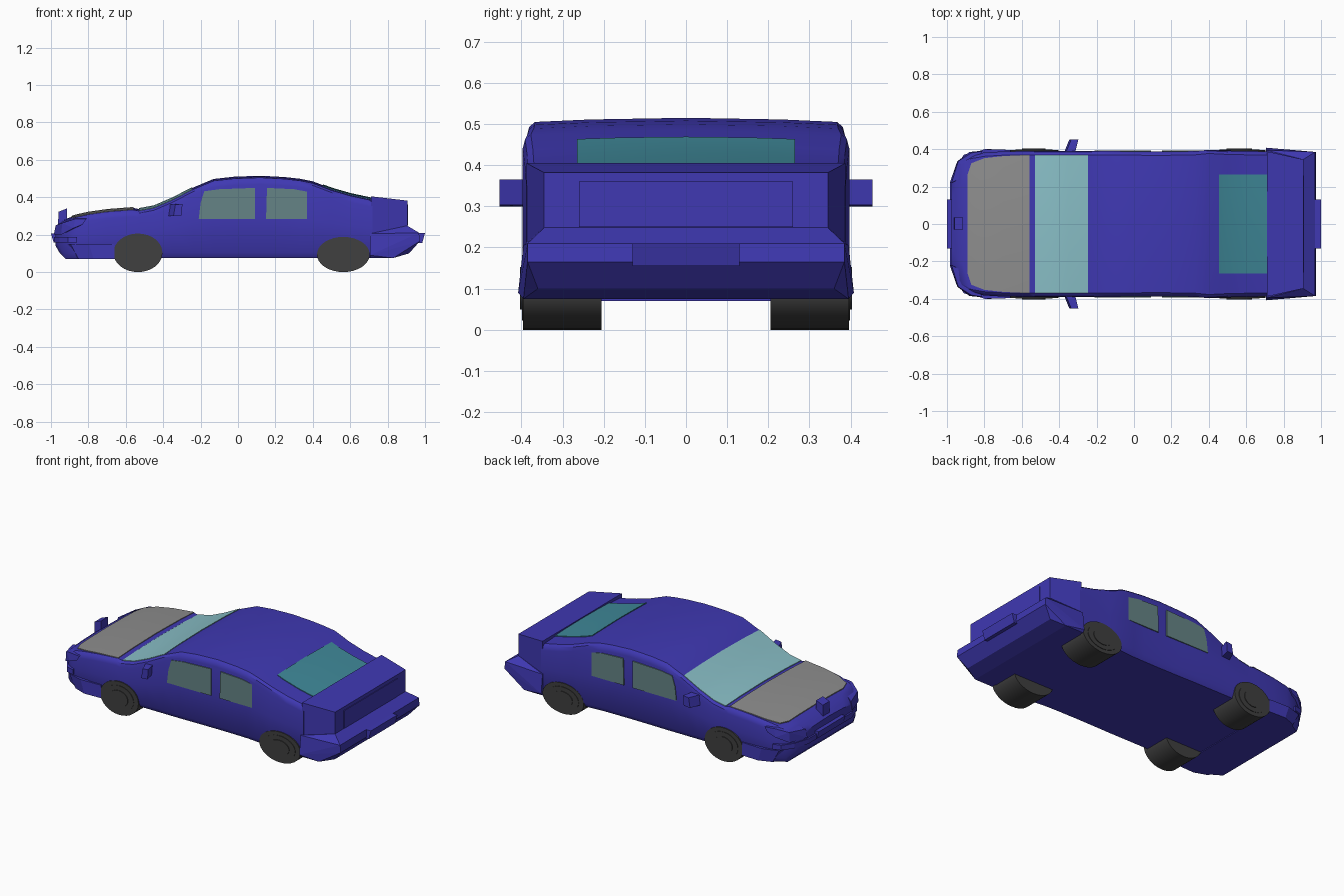
import bpy, bmesh, math
from mathutils import Matrix

if "Cube" in bpy.data.objects:
    bpy.data.objects.remove(bpy.data.objects["Cube"])


def material(name, rgb):
    m = bpy.data.materials.new(name)
    m.diffuse_color = (*rgb, 1)
    m.use_nodes = True
    m.node_tree.nodes["Principled BSDF"].inputs["Base Color"].default_value = m.diffuse_color
    return m


BLUE = material("body_blue", (0.05, 0.04, 0.45))
GREY = material("hood_grey", (0.27, 0.27, 0.27))
DARK = material("tyre_dark", (0.05, 0.05, 0.05))
SCREEN = material("windscreen_glass", (0.25, 0.52, 0.57))
TEAL = material("rear_glass", (0.05, 0.25, 0.32))
SIDE = material("side_glass", (0.13, 0.23, 0.24))


def finish(name, bm, mat, smooth=None):
    bmesh.ops.recalc_face_normals(bm, faces=bm.faces)
    me = bpy.data.meshes.new(name)
    bm.to_mesh(me)
    bm.free()
    me.materials.append(mat)
    ob = bpy.data.objects.new(name, me)
    bpy.context.collection.objects.link(ob)
    if smooth:
        bpy.ops.object.select_all(action='DESELECT')
        ob.select_set(True)
        bpy.context.view_layer.objects.active = ob
        bpy.ops.object.shade_smooth_by_angle(angle=math.radians(smooth))
    return ob


def loft(name, rings, mat, smooth=None):
    """Closed rings joined in order, with end caps."""
    bm = bmesh.new()
    vs = [[bm.verts.new(p) for p in r] for r in rings]
    n = len(rings[0])
    for a, b in zip(vs, vs[1:]):
        for i in range(n):
            bm.faces.new((a[i], a[(i + 1) % n], b[(i + 1) % n], b[i]))
    bm.faces.new(vs[0])
    bm.faces.new(vs[-1])
    return finish(name, bm, mat, smooth)


def hull(name, pts, mat, mirror=False):
    """Convex solid; mirror=True adds the same points at -y."""
    bm = bmesh.new()
    for x, y, z in pts:
        bm.verts.new((x, y, z))
        if mirror:
            bm.verts.new((x, -y, z))
    r = bmesh.ops.convex_hull(bm, input=bm.verts)
    junk = {g for g in r["geom_interior"] + r["geom_unused"] if isinstance(g, bmesh.types.BMVert)}
    bmesh.ops.delete(bm, geom=list(junk), context='VERTS')
    bmesh.ops.dissolve_limit(bm, angle_limit=0.02, verts=bm.verts, edges=bm.edges)
    return finish(name, bm, mat)


def box(name, x0, x1, y0, y1, z0, z1, mat):
    return hull(name, [(x, y, z) for x in (x0, x1) for y in (y0, y1) for z in (z0, z1)], mat)


# Main body: stations of x, half width, top z, bottom z
ST = [(-.975, .23, .245, .14), (-.955, .29, .26, .105), (-.92, .34, .285, .07),
      (-.87, .37, .302, .07), (-.8, .382, .318, .072), (-.7, .388, .332, .074),
      (-.56, .39, .343, .075), (-.53, .39, .337, .075), (-.45, .39, .352, .075),
      (-.35, .39, .395, .075), (-.24, .39, .452, .075), (-.13, .39, .498, .075),
      (-.02, .388, .51, .075), (.12, .387, .515, .075), (.25, .388, .508, .075),
      (.33, .39, .499, .075), (.4, .397, .485, .075), (.5, .392, .447, .075),
      (.6, .39, .418, .075), (.72, .388, .392, .075)]


def section(x, w, t, b):
    half = [(w - .02, b), (w, b + .03), (w, (t + b) / 2), (w, t - .045),
            (w - .006, t - .022), (w - .02, t - .01), (w * .6, t - .004)]
    return ([(x, y, z) for y, z in half] + [(x, 0, t)]
            + [(x, -y, z) for y, z in reversed(half)])


loft("body", [section(*s) for s in ST], BLUE, 35)


def top(x):
    for a, b in zip(ST, ST[1:]):
        if a[0] <= x <= b[0]:
            f = (x - a[0]) / (b[0] - a[0])
            return a[2] + f * (b[2] - a[2])


def panel(name, edge, mat):
    """Thin sheet lying on the body top; edge = (x, half width) list."""
    rings = []
    for x, h in edge:
        ys = [-h, -h * .6, 0, h * .6, h]
        up = [(x, y, top(x) + .005 - .011 * (y / .37) ** 2) for y in ys]
        rings.append(up + [(x, y, z - .012) for x, y, z in reversed(up)])
    loft(name, rings, mat, 30)


panel("hood", [(-.89, .265), (-.87, .325), (-.8, .352), (-.7, .363), (-.56, .37)], GREY)
panel("windscreen", [(-.53, .37), (-.45, .37), (-.35, .37), (-.245, .37)], SCREEN)
panel("rear_window", [(.455, .265), (.5, .265), (.6, .265), (.71, .265)], TEAL)

# Side windows, lamps and mirrors on both sides
FRONT = [(-.21, .285), (-.2, .37), (-.18, .432), (-.1, .443), (.09, .45), (.09, .285)]
REAR = [(.15, .285), (.155, .45), (.3, .443), (.37, .43), (.38, .4), (.378, .285)]
for side, s in (("left", 1), ("right", -1)):
    for label, outline in (("front", FRONT), ("rear", REAR)):
        hull(f"{label}_side_window_{side}",
             [(x, s * y, z) for x, z in outline for y in (.38, .394)], SIDE)
    hull(f"headlamp_{side}", [(x, s * y, z) for x, y, z in (
        (-.985, .22, .2), (-.975, .22, .25), (-.945, .335, .2), (-.94, .335, .262),
        (-.88, .385, .235), (-.87, .38, .285), (-.81, .39, .285), (-.83, .39, .255),
        (-.88, .27, .29), (-.91, .25, .22))], BLUE)
    hull(f"mirror_{side}", [(x, s * y, z) for y, x0, x1 in ((.38, -.375, -.315), (.453, -.345, -.297))
                            for x, z in ((x0, .3), (x0 + .01, .36), (x1 - .005, .303), (x1, .365))], BLUE)

# Front bumper, lip, plate and hood ornament
PLAN = [(-.66, .396), (-.8, .4), (-.9, .37), (-.95, .3), (-.975, .21), (-.982, 0)]
ring = PLAN + [(x, -y) for x, y in reversed(PLAN[:-1])]


def bumper_ring(grow, z):
    return [(-.66 + (x + .66) * grow, y, z) for x, y in ring]


loft("front_bumper", [bumper_ring(.8, .07), bumper_ring(.98, .15)], BLUE)
hull("front_lip", [(x, y, z) for z in (.157, .188) for x, y in
     ((-.86, .385), (-.91, .37), (-.955, .305), (-.985, .21), (-.985, 0))], BLUE, True)
hull("front_plate", [(x, .13, z) for x, z in ((-1, .205), (-.985, .158), (-.95, .205), (-.95, .158))],
     BLUE, True)
hull("hood_ornament", [(x, y, z) for y in (-.03, .035) for x, z in
     ((-.962, .25), (-.96, .322), (-.915, .34), (-.915, .25))], BLUE)

# Boot with rear panel
hull("boot", [(.71, .388, .19), (.71, .388, .405), (.905, .345, .2), (.905, .345, .382)], BLUE, True)
box("boot_panel", .9, .909, -.26, .26, .25, .36, BLUE)

# Rear bumper and plate
hull("rear_bumper", [(.705, .408, .09), (.705, .395, .205), (.83, .395, .075), (.705, .395, .075),
                     (.915, .36, .1), (.972, .385, .165), (.968, .385, .21), (.905, .345, .248)],
     BLUE, True)
hull("rear_plate", [(x, .13, z) for x, z in ((.93, .155), (.985, .155), (1, .21), (.95, .21))],
     BLUE, True)

# Wheels: flattened tyre, rim and hub
for end, cx, rx, rz in (("front", -.535, .131, .103), ("rear", .563, .141, .094)):
    for side, s in (("left", 1), ("right", -1)):
        bm = bmesh.new()
        for f, y0, y1 in ((1, .205, .396), (.76, .39, .399), (.48, .39, .403)):
            m = (Matrix.Translation((cx, s * (y0 + y1) / 2, rz))
                 @ Matrix.Diagonal((rx * f, 1, rz * f, 1))
                 @ Matrix.Rotation(math.pi / 2, 4, 'X'))
            bmesh.ops.create_cone(bm, cap_ends=True, segments=32, radius1=1, radius2=1,
                                  depth=y1 - y0, matrix=m)
        finish(f"{end}_wheel_{side}", bm, DARK, 35)
